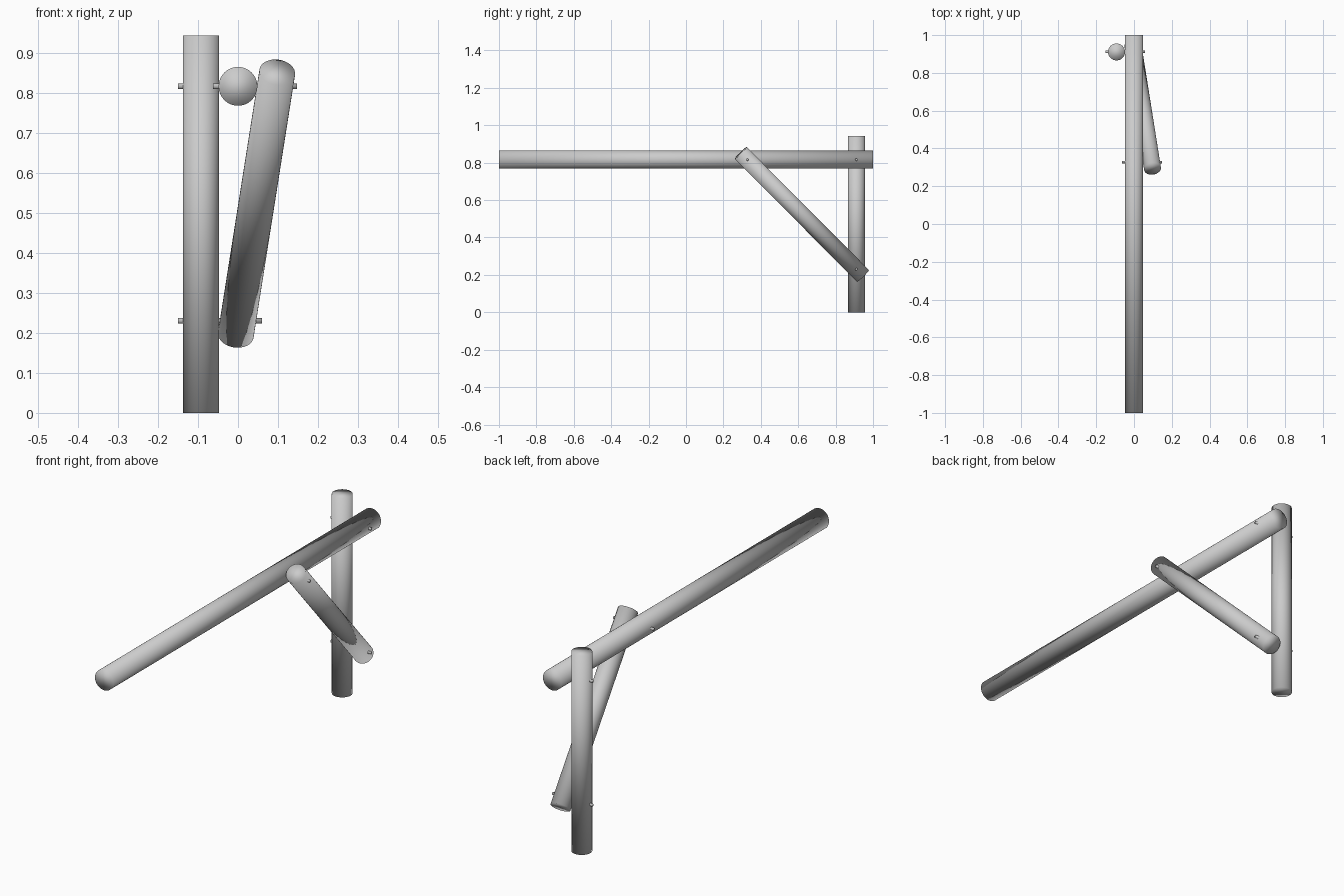
import bpy
from mathutils import Vector

if "Cube" in bpy.data.objects:
    bpy.data.objects.remove(bpy.data.objects["Cube"])


def rod(name, a, b, radius, sides=32):
    """Smooth-shaded round bar running from point a to point b."""
    a, b = Vector(a), Vector(b)
    axis = b - a
    bpy.ops.mesh.primitive_cylinder_add(
        vertices=sides, radius=radius, depth=axis.length, location=(a + b) / 2,
        rotation=axis.to_track_quat('Z', 'Y').to_euler())
    ob = bpy.context.object
    ob.name = name
    bpy.ops.object.shade_smooth()
    return ob


POST_X, POST_Y, BEAM_Z = -0.0925, 0.911, 0.816
LOG_R, BEAM_R, OVERHANG = 0.045, 0.0485, 0.05

# Upright post and long horizontal beam
rod("post", (POST_X, POST_Y, 0), (POST_X, POST_Y, 0.943), LOG_R)
rod("beam", (0, -1, BEAM_Z), (0, 1, BEAM_Z), BEAM_R)

# Diagonal brace, extended past its two bolt points
low = Vector((0, POST_Y, 0.23))
high = Vector((-POST_X, 0.328, BEAM_Z))
extra = (high - low).normalized() * OVERHANG
rod("brace", low - extra, high + extra, LOG_R)

# Bolts through each crossing
for name, x, y, z in (("bolt_post_beam", -0.0455, POST_Y, BEAM_Z),
                      ("bolt_post_brace", -0.0455, POST_Y, 0.23),
                      ("bolt_beam_brace", 0.0425, 0.328, BEAM_Z)):
    rod(name, (x - 0.105, y, z), (x + 0.105, y, z), 0.0065, 16)
